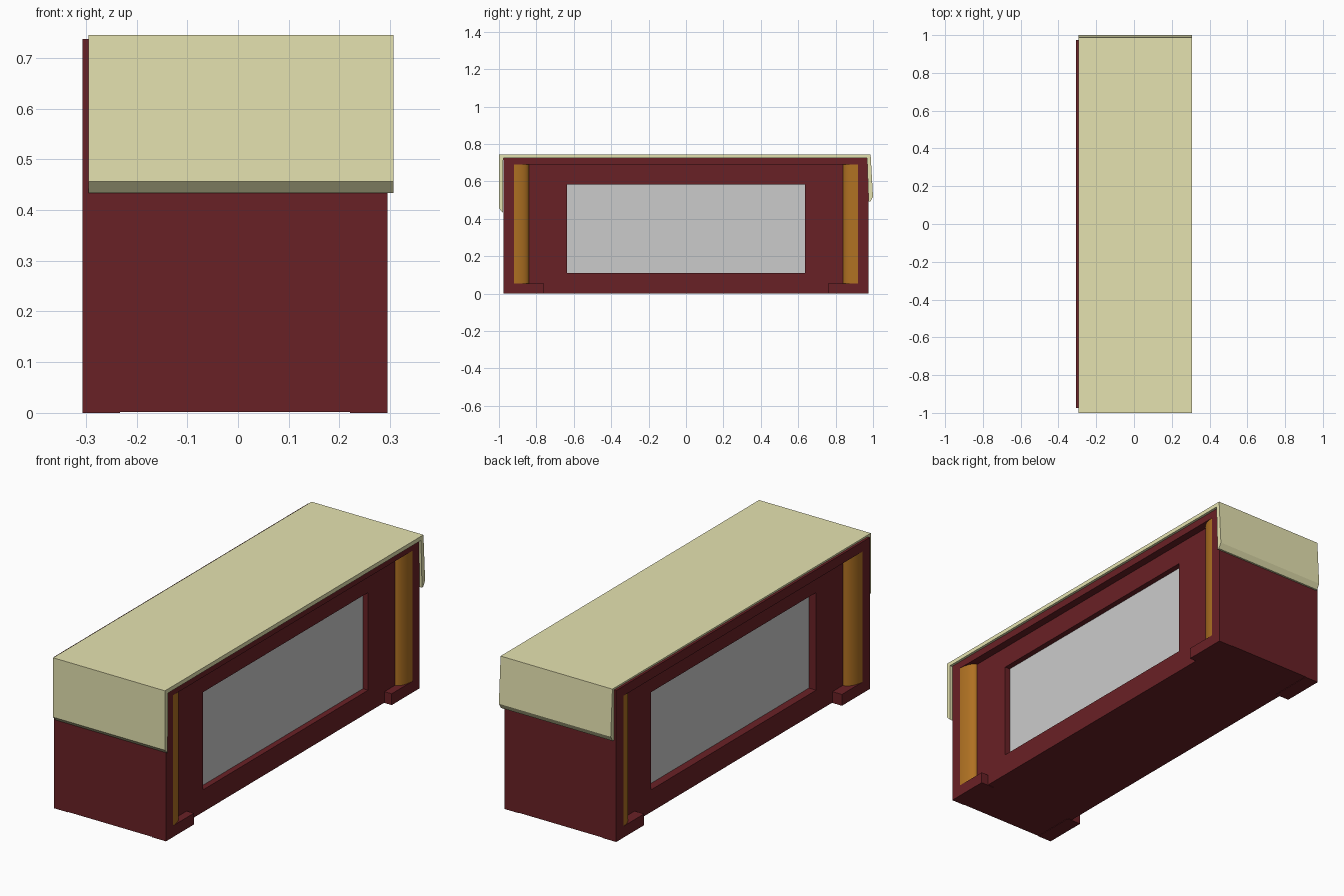
import bpy, bmesh
from math import sin, cos, pi
from mathutils import Vector

if "Cube" in bpy.data.objects:
    bpy.data.objects.remove(bpy.data.objects["Cube"])

CX = -0.006      # centre of the cabinet in x
HALF = 0.301     # half depth of the cabinet
# side sign, name, half depth at niche wall, half depth at grey panel
SIDES = ((-1, "left", 0.25, 0.211), (1, "right", 0.262, 0.234))


def material(name, rgb):
    m = bpy.data.materials.new(name)
    m.diffuse_color = (*rgb, 1)
    m.use_nodes = True
    m.node_tree.nodes["Principled BSDF"].inputs["Base Color"].default_value = m.diffuse_color
    return m


def prism(name, outline, offset, mat=None):
    """Extrude a flat outline of 3D points along an offset vector."""
    bm = bmesh.new()
    face = bm.faces.new([bm.verts.new(p) for p in outline])
    new = bmesh.ops.extrude_face_region(bm, geom=[face])["geom"]
    bmesh.ops.translate(bm, vec=Vector(offset),
                        verts=[v for v in new if isinstance(v, bmesh.types.BMVert)])
    bmesh.ops.recalc_face_normals(bm, faces=bm.faces)
    mesh = bpy.data.meshes.new(name)
    bm.to_mesh(mesh)
    bm.free()
    ob = bpy.data.objects.new(name, mesh)
    bpy.context.collection.objects.link(ob)
    if mat:
        mesh.materials.append(mat)
    return ob


def x_prism(name, yz, x0, x1, mat=None):
    return prism(name, [(x0, y, z) for y, z in yz], (x1 - x0, 0, 0), mat)


def rect(y0, y1, z0, z1):
    return [(y0, z0), (y1, z0), (y1, z1), (y0, z1)]


def cut(target, cutter):
    cutter.hide_render = True
    mod = target.modifiers.new("cut", "BOOLEAN")
    mod.operation = "DIFFERENCE"
    mod.solver = "EXACT"
    mod.object = cutter
    bpy.context.view_layer.objects.active = target
    bpy.ops.object.modifier_apply(modifier=mod.name)
    bpy.data.objects.remove(cutter)


red = material("dark_red_wood", (0.141, 0.015, 0.019))
gold = material("golden_wood", (0.43, 0.165, 0.016))
cream = material("cream_cloth", (0.785, 0.765, 0.435))

# Cabinet block
body = x_prism("cabinet_body", rect(-0.975, 0.975, 0, 0.737), CX - HALF, CX + HALF, red)

# Niches between the corner posts, leaving feet at the lower corners
niche = [(-0.92, 0.69), (0.92, 0.69), (0.92, 0.055), (0.76, 0.055),
         (0.76, -0.1), (-0.76, -0.1), (-0.76, 0.055), (-0.92, 0.055)]
window = rect(-0.635, 0.635, 0.11, 0.585)
for s, side, wall, pane in SIDES:
    cut(body, x_prism("niche_cutter", niche, CX + s * wall, CX + s * 0.4))
    cut(body, x_prism("window_cutter", window, CX + s * (pane - 0.015), CX + s * 0.35))

# Slightly raised underside between the feet
cut(body, x_prism("underside_cutter", rect(-1.1, 1.1, -0.1, 0.002), CX - 0.2265, CX + 0.2265))
cut(body, x_prism("underside_cutter", rect(-0.76, 0.76, -0.1, 0.002), CX - 0.4, CX + 0.4))

# Grey panels, and rounded quarter columns tucked against the corner posts
for s, side, wall, pane in SIDES:
    x_prism(f"{side}_panel", window, CX + s * (pane - 0.015), CX + s * pane)
    for t, end in ((-1, "front"), (1, "back")):
        arc = [(CX + s * (wall + (0.300 - wall) * sin(a)), t * (0.92 - 0.08 * cos(a)), 0.055)
               for a in (i * pi / 24 for i in range(13))]
        arc += [(CX + s * wall, t * 0.92, 0.055)]
        col = prism(f"{side}_{end}_column", arc, (0, 0, 0.635), gold)
        bpy.ops.object.select_all(action="DESELECT")
        col.select_set(True)
        bpy.context.view_layer.objects.active = col
        bpy.ops.object.shade_smooth_by_angle()

# Cloth draped over the top, hanging lower at the front
cloth = [(-1.0, 0.745), (-1.0, 0.456), (-0.979, 0.434), (-0.977, 0.725),
         (0.968, 0.725), (0.976, 0.492), (0.985, 0.492), (1.0, 0.518), (0.987, 0.745)]
x_prism("table_cloth", cloth, -0.295, 0.307, cream)
